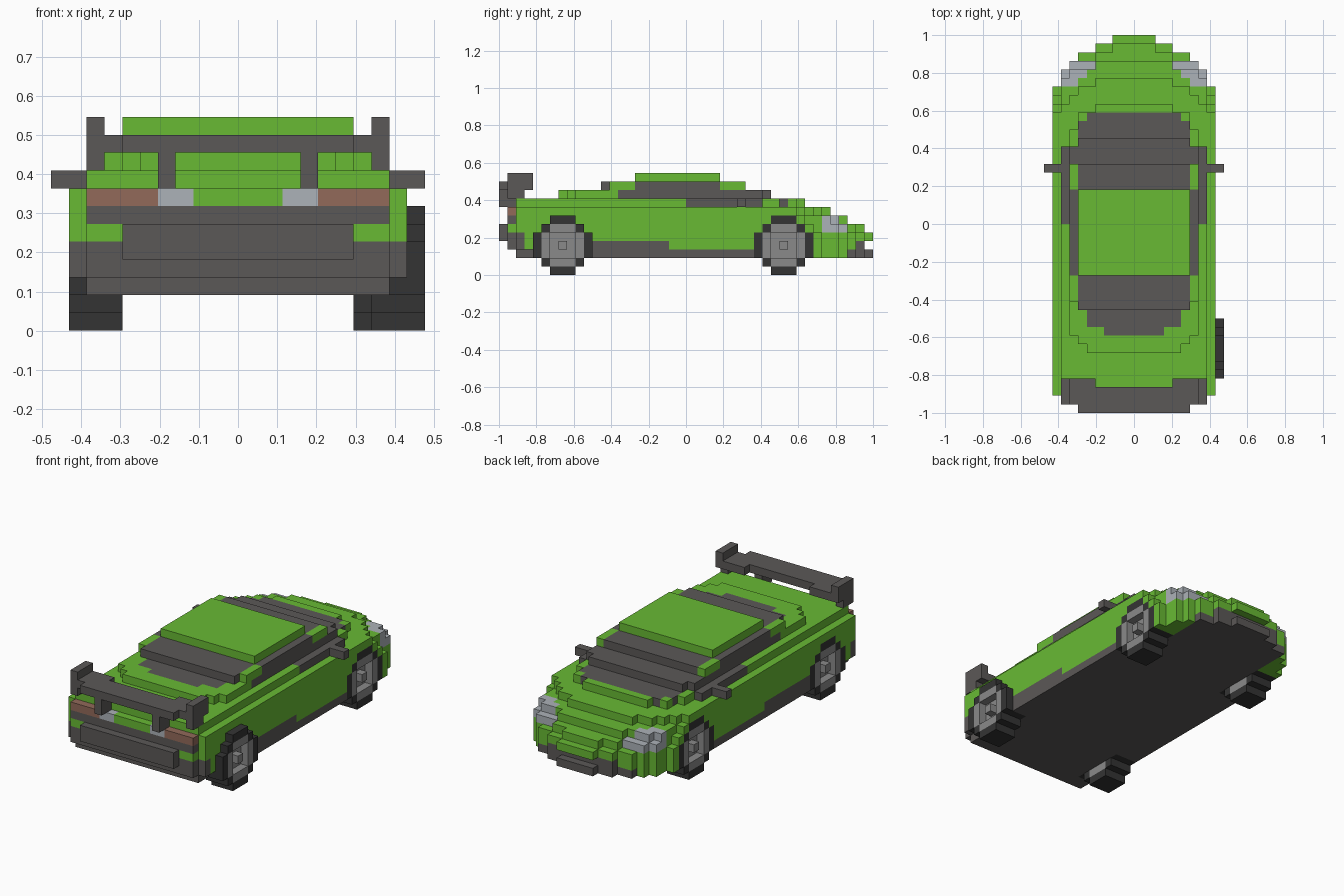
import bpy, bmesh, math
from mathutils import Vector

cube = bpy.data.objects.get("Cube")
if cube:
    bpy.data.objects.remove(cube, do_unlink=True)

U = 1 / 22          # edge of one block
COLOURS = {
    "green_paint": (0.138, 0.491, 0.034),
    "dark_trim": (0.105, 0.098, 0.095),
    "tyre_black": (0.034, 0.034, 0.034),
    "rim_grey": (0.254, 0.254, 0.254),
    "lamp_silver": (0.413, 0.445, 0.479),
    "lamp_brown": (0.287, 0.144, 0.102),
}
MATS = {}
for name, rgb in COLOURS.items():
    m = bpy.data.materials.new(name)
    m.use_nodes = True
    m.diffuse_color = (*rgb, 1)
    bsdf = m.node_tree.nodes["Principled BSDF"]
    bsdf.inputs["Base Color"].default_value = (*rgb, 1)
    bsdf.inputs["Roughness"].default_value = 0.8
    MATS[name] = m

cells = {}          # block position -> (part, colour)


def fill(part, colour, half, ys, zs, inner=0):
    """Blocks on both sides with inner <= |x| <= half; ys and zs are half-open."""
    for x in range(-half, half + 1):
        if abs(x) >= inner:
            for y in range(*ys):
                for z in range(*zs):
                    cells[x, y, z] = (part, colour)


def repaint(part, colour, half, ys, zs, inner=0):
    """Recolour only the blocks that already exist."""
    for (x, y, z) in list(cells):
        if inner <= abs(x) <= half and ys[0] <= y < ys[1] and zs[0] <= z < zs[1]:
            cells[x, y, z] = (part, colour)


def layer(z, outline):
    """One body layer; outline is a list of (half width, rear, front)."""
    inner = 0
    for half, rear, front in outline:
        fill("body", "green_paint", half, (rear, front), (z, z + 1), inner)
        inner = half + 1


# Body layers, floor to roof
nose = [(2, -21, 22), (4, -21, 21), (6, -21, 20), (7, -21, 19), (8, -21, 18), (9, -20, 16)]
layer(2, [(h, -20 if h < 9 else -18, f) for h, r, f in nose])
layer(3, [(h, r, min(f, 21)) for h, r, f in nose])
layer(4, nose)
layer(5, [(2, -21, 21), (4, -21, 20), (7, -21, 19), (8, -21, 18), (9, -20, 15)])
layer(6, [(4, -21, 19), (7, -21, 18), (8, -21, 17), (9, -20, 14)])
layer(7, [(4, -21, 17), (6, -21, 16), (7, -21, 15), (8, -21, 14), (9, -20, 13)])
layer(8, [(4, -20, 14), (6, -20, 13), (7, -20, 11), (8, -20, 9)])
layer(9, [(5, -15, 10), (6, -14, 10), (7, -13, 9)])
layer(10, [(6, -10, 7), (7, -9, 7)])
layer(11, [(6, -6, 4)])

# Sills, floor and bumpers
repaint("lower_trim", "dark_trim", 9, (-20, 15), (2, 3))
repaint("lower_trim", "dark_trim", 6, (-20, 18), (2, 3))
repaint("lower_trim", "dark_trim", 9, (-11, -2), (3, 4))
repaint("body", "green_paint", 9, (15, 18), (2, 3), inner=7)
repaint("front_bumper", "dark_trim", 6, (18, 22), (2, 3))
repaint("front_bumper", "dark_trim", 4, (20, 22), (3, 4))
repaint("rear_bumper", "dark_trim", 9, (-21, -19), (3, 5))
repaint("rear_bumper", "dark_trim", 6, (-21, -19), (5, 6))
repaint("rear_bumper", "dark_trim", 8, (-21, -19), (6, 7))
fill("rear_bumper", "dark_trim", 6, (-22, -21), (4, 6))

# Windows
repaint("windscreen", "dark_trim", 6, (4, 7), (10, 11))
repaint("windscreen", "dark_trim", 6, (7, 10), (9, 10))
repaint("windscreen", "dark_trim", 6, (10, 12), (8, 9))
repaint("windscreen", "dark_trim", 5, (12, 13), (8, 9))
repaint("rear_window", "dark_trim", 6, (-10, -6), (10, 11))
repaint("rear_window", "dark_trim", 5, (-12, -10), (9, 10))
repaint("rear_window", "dark_trim", 3, (-13, -12), (9, 10))
repaint("side_windows", "dark_trim", 7, (-6, 4), (10, 11), inner=7)
repaint("side_windows", "dark_trim", 7, (-8, 9), (9, 10), inner=7)
repaint("side_windows", "dark_trim", 8, (0, 9), (8, 9), inner=8)

# Lamps
for (x, y, z) in list(cells):
    if z in (5, 6) and 5 <= abs(x) <= 8 and y >= 16 and y + abs(x) >= 23:
        cells[x, y, z] = ("headlamps", "lamp_silver")
repaint("tail_lamps", "lamp_brown", 8, (-21, -19), (7, 8), inner=5)
repaint("tail_lamps", "lamp_silver", 4, (-21, -19), (7, 8), inner=3)

# Mirrors
fill("mirrors", "dark_trim", 10, (6, 7), (8, 9), inner=9)

# Rear wing: blade, end plates and struts
fill("wing_blade", "dark_trim", 6, (-22, -19), (10, 11))
fill("wing_blade", "dark_trim", 8, (-21, -18), (10, 11), inner=5)
fill("wing_end_plates", "dark_trim", 8, (-21, -19), (9, 10), inner=8)
fill("wing_end_plates", "dark_trim", 8, (-21, -18), (11, 12), inner=8)
fill("wing_struts", "dark_trim", 4, (-22, -20), (8, 10), inner=4)


def wheel(name, side, x_in, y_mid):
    """Seven-block wheel with a rim, recessed face and hub."""
    for dy in range(-3, 4):
        for dz in range(-3, 4):
            a, b = abs(dy), abs(dz)
            if a + b > 4:
                continue
            rim = max(a, b) <= 2 and a + b <= 3
            for i in range(3):
                key = (side * (x_in + i), y_mid + dy, 3 + dz)
                if i == 2 and max(a, b) == 1:
                    cells.pop(key, None)
                else:
                    cells[key] = (name, "rim_grey" if rim else "tyre_black")


wheel("front_wheel_left", 1, 7, 11)
wheel("front_wheel_right", -1, 7, 11)
wheel("rear_wheel_left", 1, 8, -15)
wheel("rear_wheel_right", -1, 7, -15)


def build(part):
    """Make an object from the exposed block faces of one part."""
    mine = {k: c for k, (p, c) in cells.items() if p == part}
    names = sorted(set(mine.values()))
    bm = bmesh.new()
    verts = {}
    for pos, colour in mine.items():
        for axis in range(3):
            for sign in (-1, 1):
                n = [0, 0, 0]
                n[axis] = sign
                if tuple(p + d for p, d in zip(pos, n)) in cells:
                    continue
                b, c = (axis + 1) % 3, (axis + 2) % 3
                loop = []
                for s, t in ((-1, -1), (1, -1), (1, 1), (-1, 1))[::sign]:
                    k = [2 * p for p in pos]
                    k[axis] += sign
                    k[b] += s
                    k[c] += t
                    k = tuple(k)
                    if k not in verts:
                        at = Vector((k[0], k[1] + 1, k[2] + 1)) * U / 2
                        verts[k] = bm.verts.new(at)
                    loop.append(verts[k])
                bm.faces.new(loop).material_index = names.index(colour)
    bmesh.ops.dissolve_limit(bm, angle_limit=math.radians(1), verts=bm.verts[:],
                             edges=bm.edges[:], delimit={'MATERIAL'})
    mesh = bpy.data.meshes.new(part)
    bm.to_mesh(mesh)
    bm.free()
    for n in names:
        mesh.materials.append(MATS[n])
    bpy.context.collection.objects.link(bpy.data.objects.new(part, mesh))


for part in sorted({p for p, c in cells.values()}):
    build(part)
